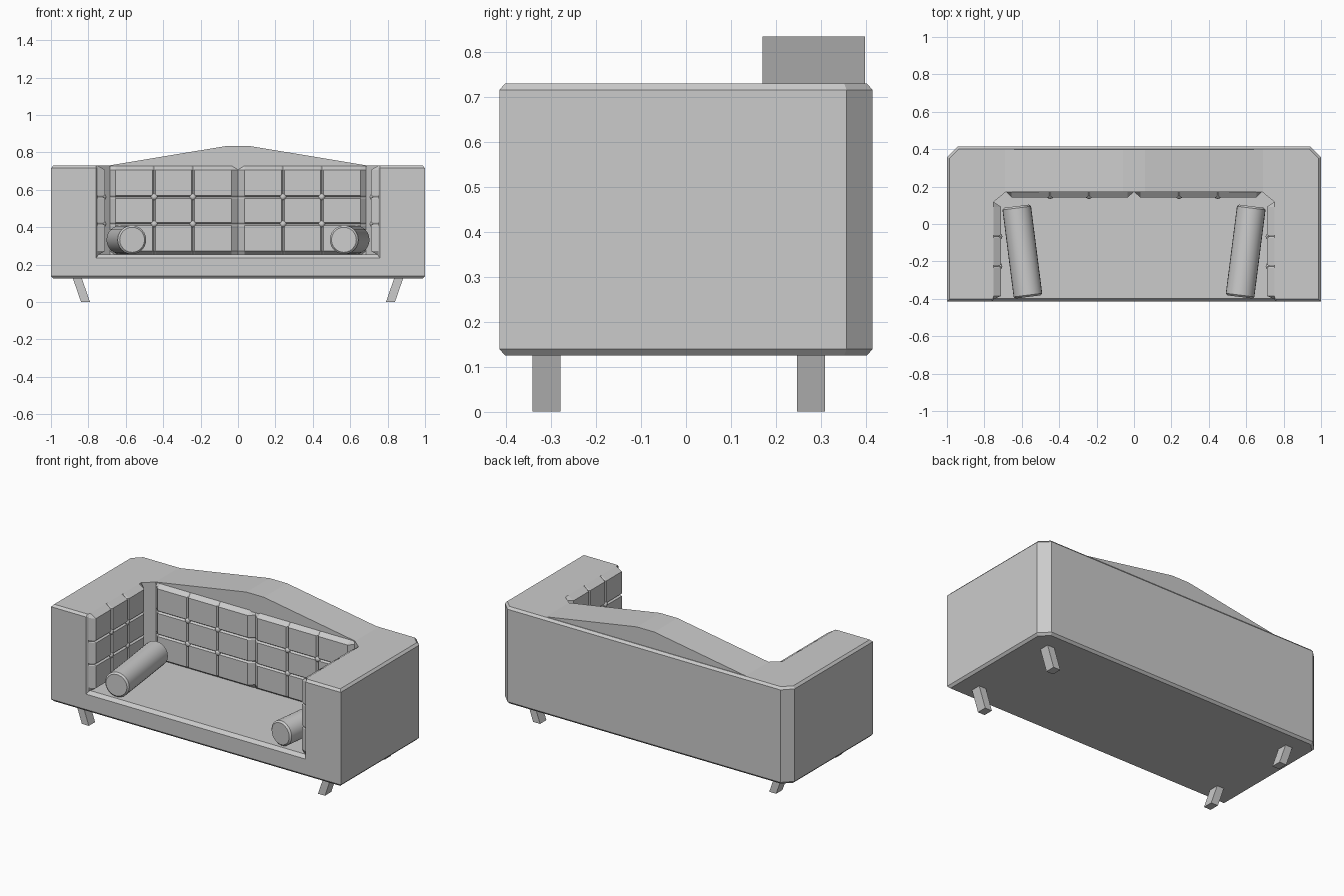
import bpy, bmesh, math
from mathutils import Vector, Matrix

if "Cube" in bpy.data.objects:
    bpy.data.objects.remove(bpy.data.objects["Cube"])


def finish(bm, name, smooth=False):
    bmesh.ops.recalc_face_normals(bm, faces=bm.faces)
    me = bpy.data.meshes.new(name)
    bm.to_mesh(me)
    bm.free()
    ob = bpy.data.objects.new(name, me)
    bpy.context.collection.objects.link(ob)
    for p in me.polygons:
        p.use_smooth = smooth
    return ob


def loft(name, rings, caps=(True, True)):
    """Join equal-length rings of 3D points into a skin."""
    bm = bmesh.new()
    rows = [[bm.verts.new(p) for p in r] for r in rings]
    n = len(rows[0])
    for a, b in zip(rows, rows[1:]):
        for i in range(n):
            j = (i + 1) % n
            bm.faces.new((a[i], a[j], b[j], b[i]))
    if caps[0]:
        bm.faces.new(rows[0][::-1])
    if caps[1]:
        bm.faces.new(rows[-1])
    return finish(bm, name)


def mirrored(half):
    return half + [(-x, y) for x, y in reversed(half)]


def at(points, z):
    return [(x, y, z) for x, y in points]


def outer(i):
    """Right half of the outer footprint, inset by i."""
    return [(1 - i, -0.415 + i), (1 - i, 0.357 - i * 0.4), (0.942 - i * 0.4, 0.415 - i)]


# Base block with seat surface and chamfered edges
C = 0.013
full, inset = mirrored(outer(0)), mirrored(outer(C))
loft("seat_base", [at(inset, 0.125), at(full, 0.139), at(full, 0.235),
                   at(mirrored(outer(0.018)), 0.255)])

# U-shaped arms and back
BACK = 0.172


def u_shape(i):
    o = outer(i)
    inner = [(0.685, BACK), (0.75, 0.118), (0.75, -0.402 + i), (0.758, -0.415 + i)]
    right = inner + o
    return right + [(-x, y) for x, y in reversed(right)]


loft("arms_and_back", [at(u_shape(0), 0.235), at(u_shape(0), 0.716), at(u_shape(C), 0.73)],
     (False, True))

# Raised crest on the back
crest = [(-0.69, 0.722), (-0.69, 0.73), (-0.06, 0.835), (0.06, 0.835), (0.69, 0.73), (0.69, 0.722)]
loft("back_crest", [[(x, y, z) for x, z in crest] for y in (BACK - 0.002, 0.398)])


# Tufted panels: 3 x 3 pads, grooves and buttons
def stations(lo, face_lo, face_hi, hi, w=0.008):
    step = (face_hi - face_lo) / 3
    out = [(lo, 0), (face_lo, 1)]
    for k in (1, 2):
        g = face_lo + k * step
        out += [(g - w, 1), (g, 2), (g + w, 1)]
    return out + [(face_hi, 1), (hi, 0)]


def tufted(name, us, depth, place):
    vs = stations(0.25, 0.273, 0.707, 0.73)
    bm = bmesh.new()
    grid = []
    for u, ku in us:
        row = []
        for v, kv in vs:
            d = 0 if 0 in (ku, kv) else depth - (0.012 if 2 in (ku, kv) else 0)
            row.append(bm.verts.new(place(u, v, d)))
        grid.append(row)
    for a, b in zip(grid, grid[1:]):
        for i in range(len(vs) - 1):
            bm.faces.new((a[i], b[i], b[i + 1], a[i + 1]))
    for u in [u for u, k in us if k == 2]:
        for v in [v for v, k in vs if k == 2]:
            ball = bmesh.ops.create_uvsphere(bm, u_segments=8, v_segments=6, radius=1)
            for p in ball["verts"]:
                p.co = place(u + p.co.x * 0.018, v + p.co.y * 0.018,
                             depth - 0.006 + p.co.z * 0.014)
    return finish(bm, name)


for side, s in (("left", -1), ("right", 1)):
    tufted(side + "_back_panel", stations(0, 0.034, 0.655, 0.685), 0.03,
           lambda u, v, d: Vector((s * u, BACK - d, v)))
    tufted(side + "_arm_panel", stations(-0.402, -0.385, 0.092, 0.118), 0.038,
           lambda u, v, d: Vector((s * (0.75 - d), u, v)))

    # Bolster cushion lying along the arm
    a, b = Vector((s * 0.628, 0.095, 0.333)), Vector((s * 0.566, -0.39, 0.333))
    axis = b - a
    L, R = axis.length, 0.077
    rot = axis.to_track_quat('Z', 'Y').to_matrix().to_4x4()
    m = Matrix.Translation(a) @ rot
    rings = [[m @ Vector((r * math.cos(t * math.tau / 24), r * math.sin(t * math.tau / 24), z))
              for t in range(24)]
             for z, r in ((0, R - 0.01), (0.01, R), (L - 0.01, R), (L, R - 0.01))]
    bolster = loft(side + "_bolster", rings)
    bpy.ops.object.select_all(action='DESELECT')
    bolster.select_set(True)
    bpy.context.view_layer.objects.active = bolster
    bpy.ops.object.shade_smooth_by_angle(angle=math.radians(30))

    # Slanted legs
    for end, y in (("front", -0.31), ("back", 0.278)):
        loft(f"{side}_{end}_leg",
             [[(s * (x + dx), y + dy, z) for dx, dy in
               ((-0.024, -0.031), (0.024, -0.031), (0.024, 0.031), (-0.024, 0.031))]
              for x, z in ((0.815, 0), (0.86, 0.13))])
